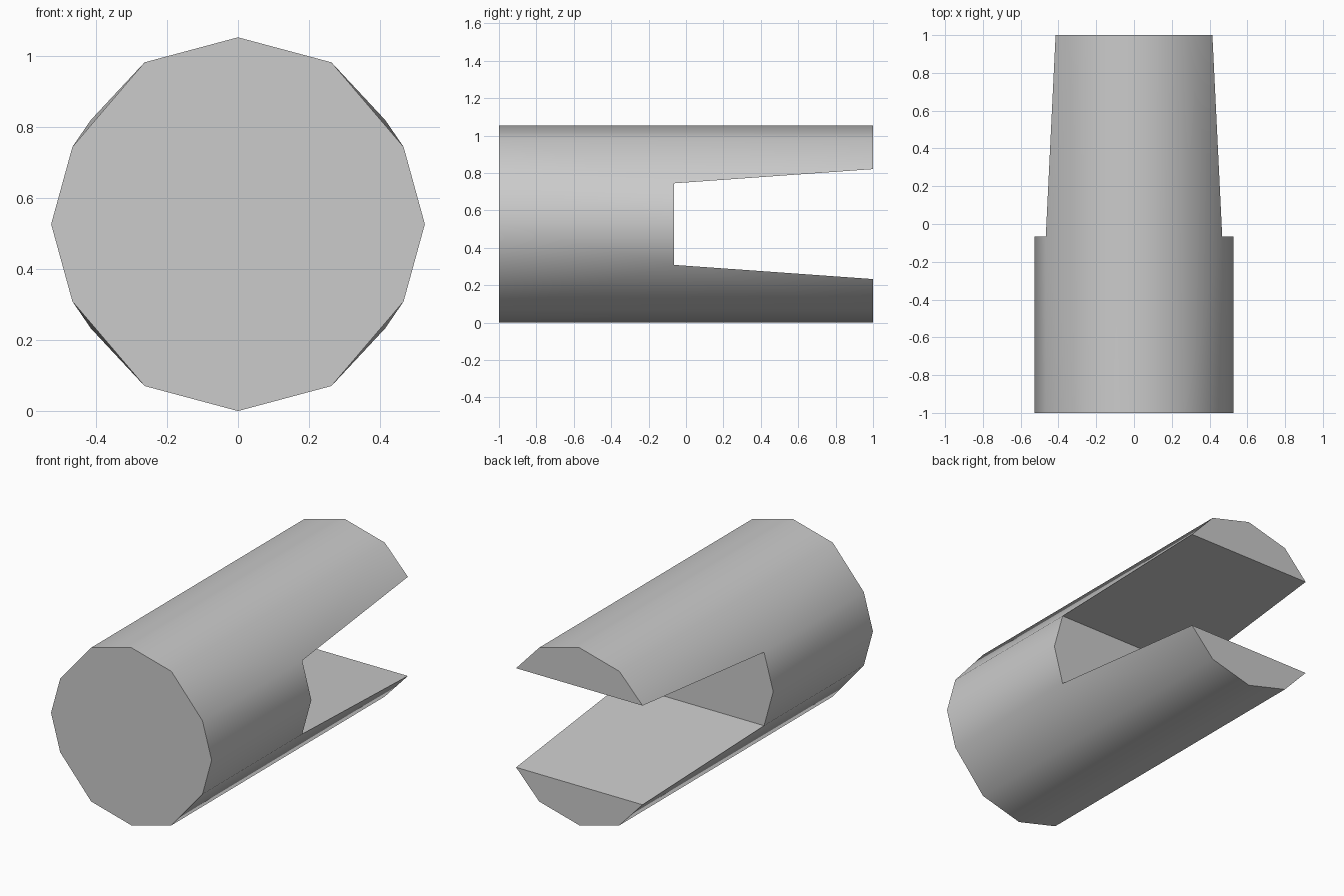
import bpy, bmesh, math

if "Cube" in bpy.data.objects:
    bpy.data.objects.remove(bpy.data.objects["Cube"], do_unlink=True)

R = 0.527                       # radius, also the height of the axis
FRONT, WALL, BACK = -1.0, -0.065, 1.0

grey = bpy.data.materials.new("plain grey")
grey.use_nodes = True
grey.diffuse_color = (0.6, 0.6, 0.6, 1)
grey.node_tree.nodes["Principled BSDF"].inputs["Base Color"].default_value = (0.6, 0.6, 0.6, 1)

bm = bmesh.new()


def row(y, points):
    return [bm.verts.new((x, y, R + z)) for x, z in points]


def face(*verts):
    bm.faces.new(verts)


# Half profile of a jaw: lip, shoulder, crown, shoulder, lip
def jaw(sign, lip):
    s, h = R * math.sin(math.pi / 6), R * math.cos(math.pi / 6)
    pts = [(lip[0], lip[1]), (s, h), (0, R), (-s, h), (-lip[0], lip[1])]
    return [(x * sign, z * sign) for x, z in pts]


caps, corners, sides = [], [], []
for sign in (1, -1):
    front = row(FRONT, jaw(sign, (0.467, 0.218)))
    back = row(BACK, jaw(sign, (0.415, 0.294)))
    wall = row(WALL, [(0.467 * sign, 0.218 * sign), (-0.467 * sign, 0.218 * sign)])
    # Crown facets run the whole length
    for i in (1, 2):
        face(front[i], front[i + 1], back[i + 1], back[i])
    # Shoulder facets meet the tapered lip
    for lip, shoulder, w in ((0, 1, wall[0]), (4, 3, wall[1])):
        face(front[lip], front[shoulder], w)
        face(front[shoulder], back[shoulder], w)
        face(w, back[shoulder], back[lip])
    # Jaw end and sloping inner face
    face(*back)
    face(wall[0], wall[1], back[4], back[0])
    caps.append(front)
    corners.append(wall)

# Side ridges between the jaws, solid part only
for k in (0, 1):
    x = R if k else -R
    f = row(FRONT, [(x, 0)])[0]
    w = row(WALL, [(x, 0)])[0]
    top, low = (0, 4) if k else (4, 0)
    tw, lw = (0, 1) if k else (1, 0)
    face(caps[0][top], f, w, corners[0][tw])
    face(f, caps[1][low], corners[1][lw], w)
    sides.append((f, w))

# Front cap and slot wall
left, right = sides[1], sides[0]
face(*caps[0], right[0], *caps[1], left[0])
face(corners[0][0], corners[0][1], right[1], corners[1][0], corners[1][1], left[1])

bmesh.ops.recalc_face_normals(bm, faces=bm.faces)
mesh = bpy.data.meshes.new("slotted_cylinder")
bm.to_mesh(mesh)
bm.free()
mesh.materials.append(grey)
body = bpy.data.objects.new("slotted_cylinder", mesh)
bpy.context.collection.objects.link(body)

# Smooth barrel, crisp ends and slot
bpy.ops.object.select_all(action='DESELECT')
body.select_set(True)
bpy.context.view_layer.objects.active = body
bpy.ops.object.shade_smooth_by_angle(angle=math.radians(45))
